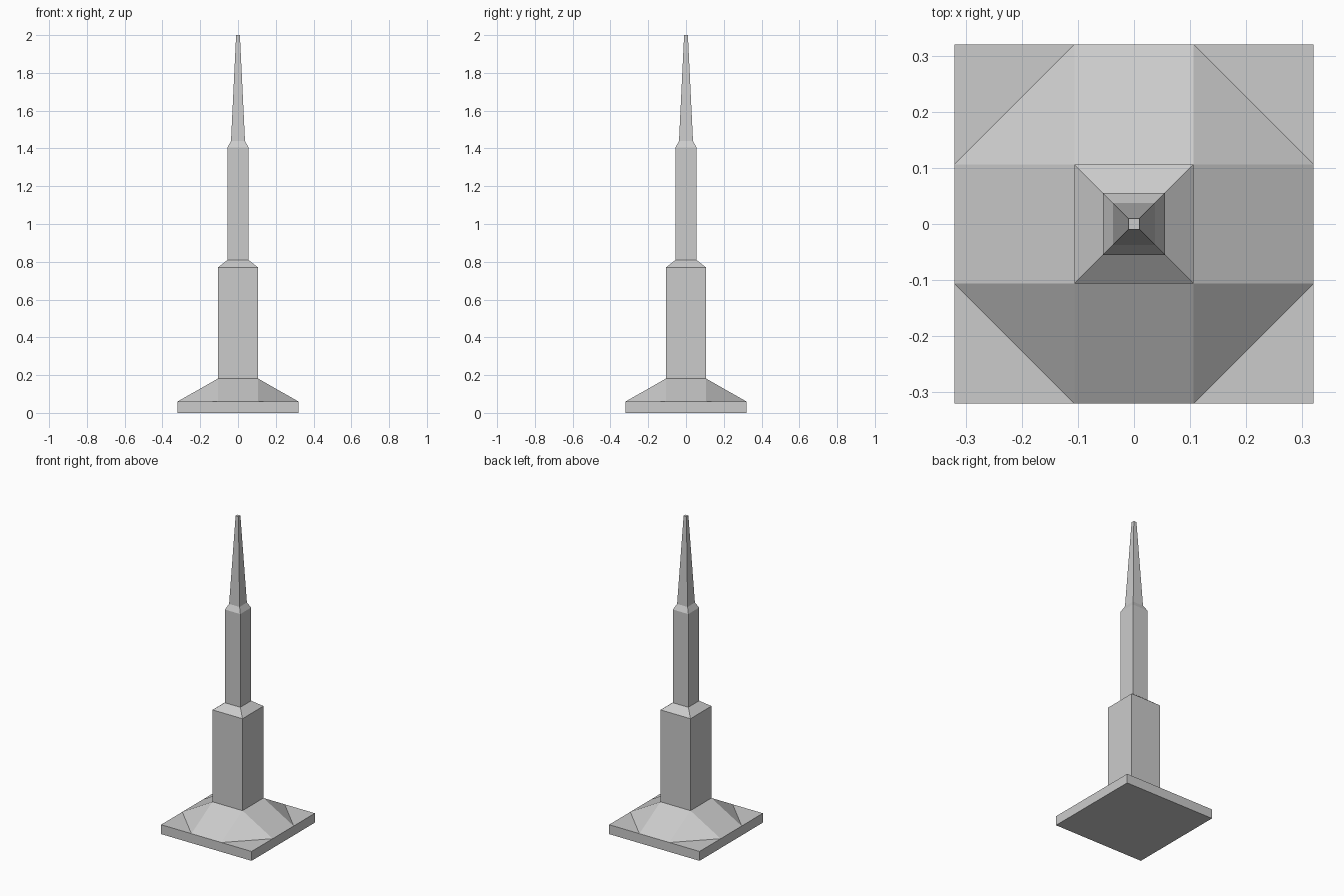
import bpy, bmesh

if "Cube" in bpy.data.objects:
    bpy.data.objects.remove(bpy.data.objects["Cube"])


def square(h, z):
    return [(-h, -h, z), (h, -h, z), (h, h, z), (-h, h, z)]


def finish(name, bm):
    bmesh.ops.recalc_face_normals(bm, faces=bm.faces)
    mesh = bpy.data.meshes.new(name)
    bm.to_mesh(mesh)
    bm.free()
    obj = bpy.data.objects.new(name, mesh)
    bpy.context.collection.objects.link(obj)
    return obj


def square_loft(name, levels, bottom=False, top=False):
    """Stack square rings given as (half width, height) and bridge them."""
    bm = bmesh.new()
    rings = [[bm.verts.new(p) for p in square(h, z)] for h, z in levels]
    for a, b in zip(rings, rings[1:]):
        for i in range(4):
            j = (i + 1) % 4
            bm.faces.new((a[i], a[j], b[j], b[i]))
    if bottom:
        bm.faces.new(rings[0][::-1])
    if top:
        bm.faces.new(rings[-1])
    # Normals already point outward from the winding above
    mesh = bpy.data.meshes.new(name)
    bm.to_mesh(mesh)
    bm.free()
    obj = bpy.data.objects.new(name, mesh)
    bpy.context.collection.objects.link(obj)
    return obj


BASE, SHAFT = 0.32, 0.106
SLAB_TOP, SKIRT_TOP = 0.06, 0.182

# Square ground slab
square_loft("base_slab", [(BASE, 0), (BASE, SLAB_TOP)], bottom=True, top=True)

# Sloped skirt: four rectangles and four corner triangles
bm = bmesh.new()
foot = [(-SHAFT, -BASE), (SHAFT, -BASE), (BASE, -SHAFT), (BASE, SHAFT),
        (SHAFT, BASE), (-SHAFT, BASE), (-BASE, SHAFT), (-BASE, -SHAFT)]
low = [bm.verts.new((x, y, SLAB_TOP)) for x, y in foot]
high = [bm.verts.new(p) for p in square(SHAFT, SKIRT_TOP)]
for i in range(4):
    a, b, c = low[2 * i], low[2 * i + 1], low[(2 * i + 2) % 8]
    t0, t1 = high[i], high[(i + 1) % 4]
    bm.faces.new((a, b, t1, t0))
    bm.faces.new((b, c, t1))
mesh = bpy.data.meshes.new("sloped_skirt")
bm.to_mesh(mesh)
bm.free()
bpy.context.collection.objects.link(bpy.data.objects.new("sloped_skirt", mesh))

# Tower sections, each ending in its chamfered shoulder
square_loft("lower_shaft", [(SHAFT, SKIRT_TOP), (SHAFT, 0.77), (0.055, 0.81)])
square_loft("upper_shaft", [(0.055, 0.81), (0.055, 1.406), (0.037, 1.44)])

# Tapered spire with a small flat tip
square_loft("spire", [(0.037, 1.44), (0.01, 2.0)], top=True)
